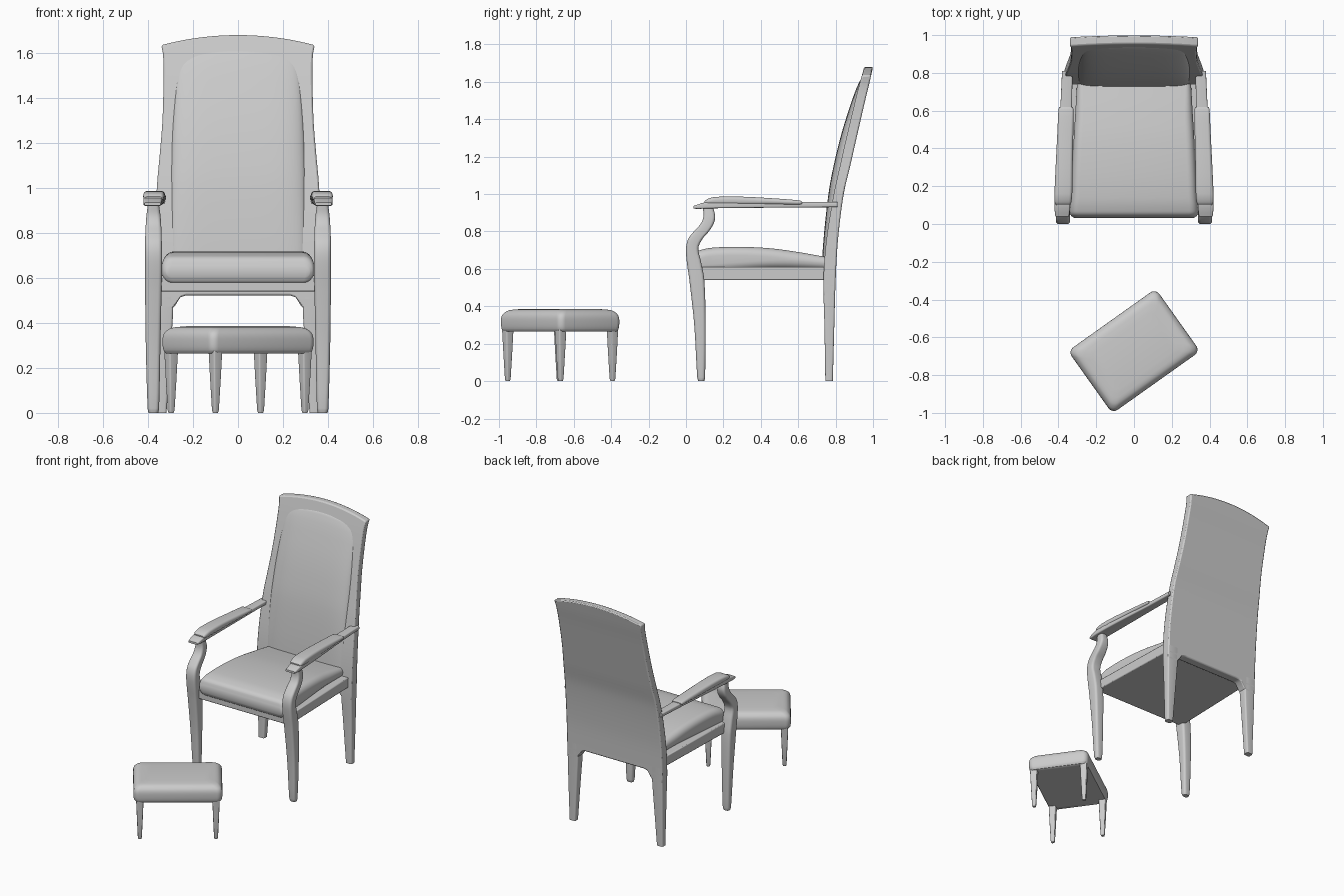
import bpy, bmesh, math
from mathutils import Matrix

if "Cube" in bpy.data.objects:
    bpy.data.objects.remove(bpy.data.objects["Cube"])


def at(keys, t):
    """Smooth interpolation of rows (t, a, b, ...)."""
    t = min(max(t, keys[0][0]), keys[-1][0])
    i = 0
    while i < len(keys) - 2 and t > keys[i + 1][0]:
        i += 1

    def slope(j, c):
        a, b = keys[max(j - 1, 0)], keys[min(j + 1, len(keys) - 1)]
        return (b[c] - a[c]) / (b[0] - a[0])
    p, q = keys[i], keys[i + 1]
    h = q[0] - p[0]
    s = (t - p[0]) / h
    return [(2*s**3 - 3*s*s + 1) * p[c] + (s**3 - 2*s*s + s) * h * slope(i, c)
            + (3*s*s - 2*s**3) * q[c] + (s**3 - s*s) * h * slope(i + 1, c)
            for c in range(1, len(p))]


def steps(keys, n):
    """All key positions with n samples in each interval."""
    out = [keys[0][0]]
    for p, q in zip(keys, keys[1:]):
        out += [p[0] + (q[0] - p[0]) * (k + 1) / n for k in range(n)]
    return out


def rounded(cx, cy, hw, hd, r, n=4):
    """Rounded rectangle as 2D points."""
    r = min(r, hw * .95, hd * .95)
    pts = []
    for k, (sx, sy) in enumerate([(1, 1), (-1, 1), (-1, -1), (1, -1)]):
        for j in range(n + 1):
            a = math.pi / 2 * (k + j / n)
            pts.append((cx + sx * (hw - r) + r * math.cos(a),
                        cy + sy * (hd - r) + r * math.sin(a)))
    return pts


def loft(name, rings, bevel=0, angle=40, matrix=None):
    """Skin closed rings and close both ends with quad strips."""
    bm = bmesh.new()
    vs = [[bm.verts.new(p) for p in ring] for ring in rings]
    n = len(rings[0])
    for a, b in zip(vs, vs[1:]):
        for i in range(n):
            bm.faces.new((a[i], a[(i + 1) % n], b[(i + 1) % n], b[i]))
    for ring in (vs[0], vs[-1]):
        for i in range(n // 2 - 1):
            bm.faces.new((ring[i], ring[i + 1], ring[n - 2 - i], ring[n - 1 - i]))
    bmesh.ops.recalc_face_normals(bm, faces=bm.faces)
    me = bpy.data.meshes.new(name)
    bm.to_mesh(me)
    bm.free()
    ob = bpy.data.objects.new(name, me)
    bpy.context.collection.objects.link(ob)
    if matrix:
        ob.matrix_world = matrix
    bpy.ops.object.select_all(action='DESELECT')
    ob.select_set(True)
    bpy.context.view_layer.objects.active = ob
    bpy.ops.object.shade_smooth_by_angle(angle=math.radians(angle))
    if bevel:
        m = ob.modifiers.new("soft_edges", 'BEVEL')
        m.width, m.segments = bevel, 2
        m.limit_method, m.angle_limit = 'ANGLE', math.radians(50)
    return ob


# Chair back: front y, back y, half width at each height
BACK = [(0, .745, .785, .365), (.3, .74, .793, .37), (.54, .735, .80, .372),
        (.75, .75, .812, .37), (1.0, .79, .843, .361), (1.15, .823, .878, .348),
        (1.3, .857, .912, .336), (1.5, .905, .958, .331), (1.59, .928, .98, .333),
        (1.64, .942, .991, .342), (1.68, .953, 1.0, .346)]
NU, NV = 32, 36
us = [-1 + 2 * i / NU for i in range(NU + 1)]
rings = []
for j in range(NV + 1):
    front, back = [], []
    for u in us:
        lo = .522 - .07 * min(1, max(0, (abs(u) - .64) / .14)) ** 2
        z = lo + (1.68 - .045 * u * u - lo) * j / NV
        yf, yb, w = at(BACK, z)
        front.append((u * w, yf, z))
        back.append((u * w, yb, z))
    rings.append(front + back[::-1])
loft("back_panel", rings, .008)

# Back cushion: half width and crown y at each height
PAD = [(.6, .29, .724), (.8, .294, .739), (1.03, .297, .766), (1.2, .295, .80),
       (1.34, .288, .836), (1.48, .275, .88), (1.55, .26, .905), (1.59, .235, .922),
       (1.61, .2, .933), (1.618, .165, .945)]
rings = []
for z in steps(PAD, 4):
    w, crown = at(PAD, z)
    front, back = [], []
    for i in range(NU + 1):
        u = math.sin(math.pi / 2 * us[i])
        zz = z - .018 * u * u * z / 1.6
        edge = at(BACK, zz)[0] + .005
        k = max(0, 1 - abs(u) ** 6) ** .6
        front.append((u * w, edge + (crown - edge) * k, zz))
        back.append((u * w, edge + .015, zz))
    rings.append(front + back[::-1])
loft("back_cushion", rings, angle=60)

# Seat frame and upholstered seat
rail = [(-.365, .05), (.365, .05), (.345, .765), (-.345, .765)]
loft("seat_rail", [[(x, y, z) for x, y in rail] for z in (.54, .61)], .006)
SEAT = [(.033, .605, .645, .318), (.045, .582, .682, .334), (.075, .575, .70, .338),
        (.14, .58, .713, .333), (.28, .59, .718, .327), (.45, .6, .71, .319),
        (.6, .6, .69, .31), (.74, .6, .665, .302)]
rings = []
for y in steps(SEAT, 4):
    lo, hi, w = at(SEAT, y)
    rings.append([(x, y, z) for x, z in
                  rounded(0, (lo + hi) / 2, w, (hi - lo) / 2, .045, 6)])
loft("seat_cushion", rings, angle=60)

# Curved front leg: front y, back y, inner x, outer x at each height
LEG = [(0, .065, .098, .355, .398), (.02, .06, .102, .351, .402), (.3, .044, .105, .345, .41),
       (.54, .018, .098, .34, .413), (.64, .004, .08, .338, .413), (.71, .0, .066, .338, .413),
       (.76, .012, .088, .339, .413), (.8, .042, .122, .34, .412), (.84, .078, .147, .342, .41),
       (.88, .093, .156, .345, .407), (.93, .09, .145, .352, .4)]
ARM = [(.04, .38, .036, .922, .936), (.07, .38, .04, .921, .947), (.11, .379, .042, .923, .956),
       (.3, .372, .04, .926, .957), (.6, .36, .031, .928, .957), (.81, .353, .028, .93, .957)]
ARM_PAD = [(.1, .376, .036, .947, .962), (.115, .376, .044, .945, .974),
           (.16, .374, .047, .944, .985), (.3, .37, .045, .944, .986),
           (.5, .363, .042, .944, .975), (.605, .36, .04, .944, .966),
           (.62, .36, .036, .947, .961)]


def sweep_y(name, keys, side, r):
    rings = []
    for y in steps(keys, 3):
        x, w, lo, hi = at(keys, y)
        rings.append([(side * px, y, pz) for px, pz in
                      rounded(x, (lo + hi) / 2, w, (hi - lo) / 2, r)])
    loft(name, rings)


for side, tag in ((-1, "left"), (1, "right")):
    rings = []
    for z in steps(LEG, 4):
        y0, y1, x0, x1 = at(LEG, z)
        rings.append([(side * x, y, z) for x, y in
                      rounded((x0 + x1) / 2, (y0 + y1) / 2, (x1 - x0) / 2, (y1 - y0) / 2, .016)])
    loft("front_leg_" + tag, rings)
    # Tapered back leg, flush with the panel
    rings = []
    for j in range(13):
        z = .56 * j / 12
        y0, y1, x1 = at(BACK, z)
        x0 = .318 - .03 * min(1, z / .45)
        rings.append([(side * x, y, z) for x, y in
                      rounded((x0 + x1) / 2, (y0 + y1) / 2, (x1 - x0) / 2, (y1 - y0) / 2, .01)])
    loft("back_leg_" + tag, rings)
    sweep_y("arm_rail_" + tag, ARM, side, .008)
    sweep_y("arm_pad_" + tag, ARM_PAD, side, .016)

# Footstool, turned in front of the chair
turn = Matrix.Translation((0, -.673, 0)) @ Matrix.Rotation(math.radians(35.4), 4, 'Z')
TOP = [(.265, .274, .192), (.28, .282, .2), (.32, .285, .203), (.35, .281, .199),
       (.37, .267, .185), (.381, .245, .163), (.386, .2, .12)]
rings = []
for z in steps(TOP, 3):
    a, b = at(TOP, z)
    rings.append([(x, y, z) for x, y in rounded(0, 0, a, b, .035, 6)])
loft("stool_cushion", rings, angle=50, matrix=turn)
for sx in (-1, 1):
    for sy in (-1, 1):
        loft("stool_leg", [[(x, y, z) for x, y in rounded(sx * .244, sy * .17, w, w, .007)]
                           for z, w in ((0, .010), (.012, .013), (.15, .019), (.28, .024))],
             matrix=turn)
